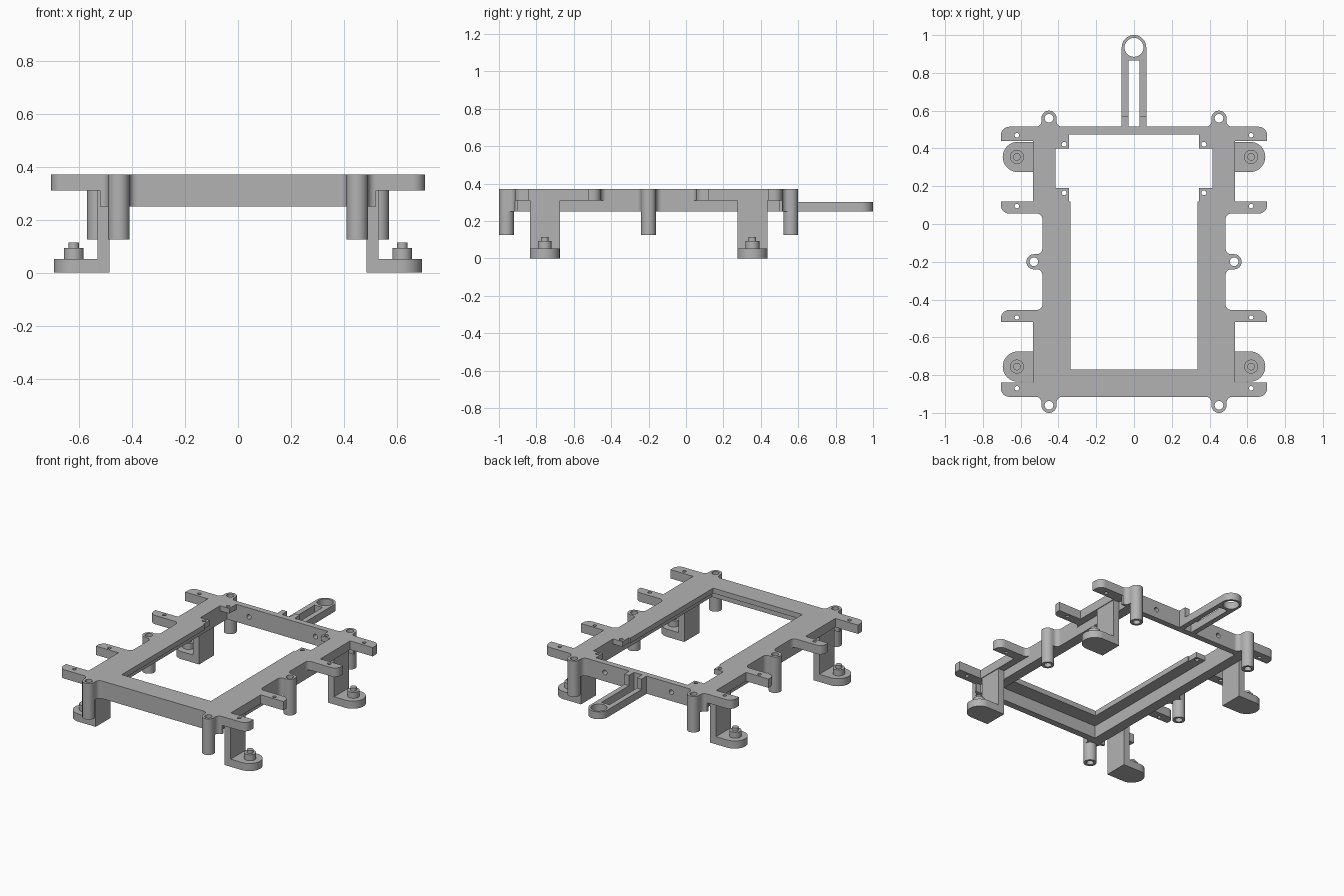
import bpy, bmesh
from math import sin, cos, radians

if "Cube" in bpy.data.objects:
    bpy.data.objects.remove(bpy.data.objects["Cube"], do_unlink=True)

GREY = (0.45, 0.45, 0.45, 1)
mat = bpy.data.materials.new("plain_grey")
mat.use_nodes = True
mat.diffuse_color = GREY
mat.node_tree.nodes["Principled BSDF"].inputs["Base Color"].default_value = GREY

TOP, DECK, LIP, WALL = 0.37, 0.31, 0.335, 0.25
MID = -0.2  # the frame is symmetric front to back about this y


def arc(cx, cy, r, a0, a1, n=10):
    angles = [radians(a0 + (a1 - a0) * i / n) for i in range(n + 1)]
    return [(cx + r * cos(a), cy + r * sin(a)) for a in angles]


def circle(cx, cy, r, n=32):
    return arc(cx, cy, r, 0, 360, n)[:-1]


def rect(x0, x1, y0, y1):
    return [(x0, y0), (x1, y0), (x1, y1), (x0, y1)]


def flat(u, v, w):
    return (u, v, w)


def prism(name, outline, w0, w1, holes=(), place=flat):
    """Extrude an outline with holes from w0 to w1."""
    bm = bmesh.new()
    edges = []
    for loop in [outline, *holes]:
        vs = [bm.verts.new((u, v, w0)) for u, v in loop]
        edges += [bm.edges.new((vs[i - 1], vs[i])) for i in range(len(vs))]
    bmesh.ops.triangle_fill(bm, edges=edges, use_beauty=True)
    ext = bmesh.ops.extrude_face_region(bm, geom=bm.faces[:])
    for v in ext["geom"]:
        if isinstance(v, bmesh.types.BMVert):
            v.co.z = w1
    for v in bm.verts:
        v.co = place(*v.co)
    bmesh.ops.recalc_face_normals(bm, faces=bm.faces[:])
    for f in bm.faces:
        f.smooth = True
    mesh = bpy.data.meshes.new(name)
    bm.to_mesh(mesh)
    bm.free()
    mesh.set_sharp_from_angle(angle=radians(30))
    mesh.materials.append(mat)
    obj = bpy.data.objects.new(name, mesh)
    bpy.context.scene.collection.objects.link(obj)
    return obj


def both_sides(half):
    return half + [(-x, y) for x, y in reversed(half)]


# Frame: U-shaped wall, inner lip and drilled back bar
prism("frame_wall", both_sides([(0.485, -0.915), (0.485, 0.515), (0.415, 0.515),
                                (0.415, -0.87)]), WALL, TOP)
prism("inner_lip", both_sides([(0.45, -0.89), (0.45, 0.19), (0.345, 0.19), (0.345, 0.12),
                               (0.335, 0.12), (0.335, -0.77)]), LIP, TOP,
      [circle(s * 0.37, 0.165, 0.013, 16) for s in (1, -1)])
prism("back_bar", rect(-0.45, 0.45, WALL, TOP), 0.475, 0.515,
      [circle(s * 0.25, 0.31, 0.016, 20) for s in (1, -1)],
      lambda u, v, w: (u, w, v))

# Rear arm with slot and ring
prism("rear_arm", [(-0.065, 0.51), (0.065, 0.51)] + arc(0, 0.935, 0.065, 0, 180, 24),
      WALL, 0.3, [rect(-0.03, 0.03, 0.516, 0.865), circle(0, 0.935, 0.05)])

# Outlines in frame coordinates, measured outward from the middle line
R = 0.045
WING = ([(0.43, 0.715)] + arc(0.705 - R, 0.715 - R, R, 90, 0)
        + [(0.705, 0.64), (0.535, 0.64), (0.535, 0.32), (0.705, 0.32)]
        + arc(0.705 - R, 0.255 + R, R, 0, -90)
        + arc(0.515, 0.225, 0.03, 90, 180) + [(0.43, 0.225)])
FOOT = [(0.485, 0.475)] + arc(0.615, 0.555, 0.08, -90, 90, 20) + [(0.485, 0.635)]
FLANGE = ([(-0.07, -0.06)] + arc(-0.07, -0.015, 0.03, -90, 0)
          + arc(0, 0, 0.04, 180, 0, 16)
          + arc(0.07, -0.015, 0.03, 180, 270) + [(0.07, -0.06)])


def post(name, place):
    hole = circle(0, 0, 0.023, 24)
    prism(name + "_flange", FLANGE, WALL, TOP, [hole], place)
    prism(name, circle(0, 0, 0.04), 0.125, WALL, [hole], place)


for sx, side in ((1, "left"), (-1, "right")):
    # Small parts at the back corner and beside the arm
    prism(side + "_arm_block", rect(0.03, 0.065, 0.51, 0.57), 0.3, TOP,
          place=lambda u, v, w: (sx * u, v, w))
    prism(side + "_corner_pad", rect(0.345, 0.43, 0.4, 0.48), LIP, TOP,
          [circle(0.37, 0.422, 0.013, 16)], lambda u, v, w: (sx * u, v, w))
    post(side + "_middle_post", lambda u, v, w: (sx * (0.53 + v), MID + u, w))

    for sy, end in ((1, "back"), (-1, "front")):
        tag = end + "_" + side

        def quad(u, v, w):
            return (sx * u, MID + sy * v, w)

        # Deck with two tabs, corner post, and bracket foot with pin
        prism(tag + "_tabs", WING, DECK, TOP,
              [circle(0.62, v, 0.012, 16) for v in (0.67, 0.295)], quad)
        post(tag + "_post", lambda u, v, w: (sx * (0.45 + u), MID + sy * (0.76 + v), w))
        prism(tag + "_leg", rect(0.485, 0.53, 0.475, 0.635), 0, DECK, place=quad)
        prism(tag + "_foot", FOOT, 0, 0.052, place=quad)
        prism(tag + "_boss", circle(0.62, 0.555, 0.037), 0.052, 0.092, place=quad)
        prism(tag + "_pin", circle(0.62, 0.555, 0.02, 24), 0.092, 0.113, place=quad)
